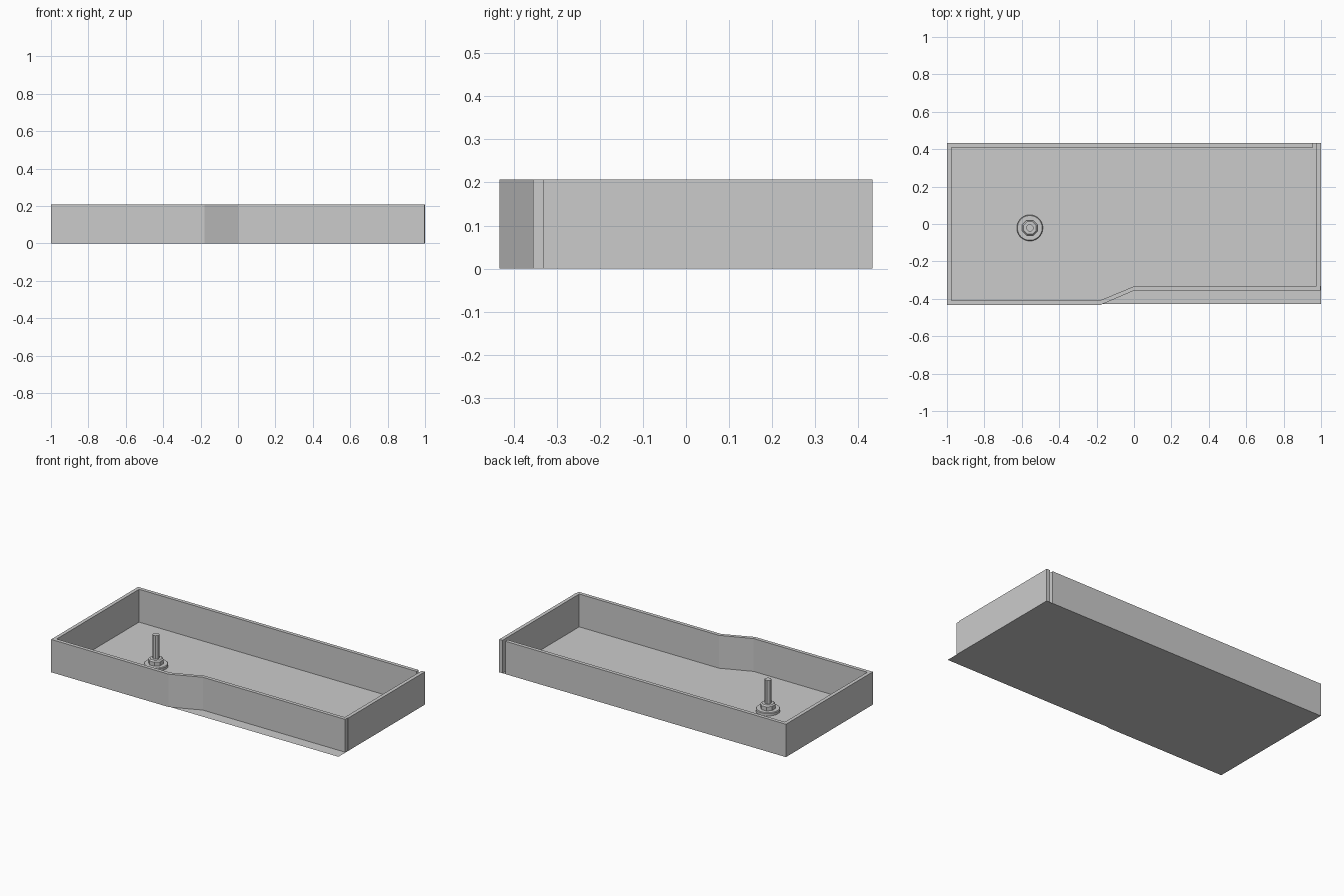
import bpy, bmesh
from math import cos, sin, pi

if "Cube" in bpy.data.objects:
    bpy.data.objects.remove(bpy.data.objects["Cube"])

H = 0.207   # wall height
D = 0.433   # half depth


def finish(name, bm):
    bmesh.ops.recalc_face_normals(bm, faces=bm.faces)
    me = bpy.data.meshes.new(name)
    bm.to_mesh(me)
    bm.free()
    ob = bpy.data.objects.new(name, me)
    bpy.context.collection.objects.link(ob)
    return ob


def prism(name, outline, z0, z1):
    bm = bmesh.new()
    face = bm.faces.new([bm.verts.new((x, y, z0)) for x, y in outline])
    ext = bmesh.ops.extrude_face_region(bm, geom=[face], use_keep_orig=True)
    verts = [g for g in ext["geom"] if isinstance(g, bmesh.types.BMVert)]
    bmesh.ops.translate(bm, verts=verts, vec=(0, 0, z1 - z0))
    return finish(name, bm)


def turned(name, profile, sides, cx, cy):
    """Closed stack of rings, profile = (radius, z) from bottom to top."""
    bm = bmesh.new()
    rings = [[bm.verts.new((cx + r * cos(2 * pi * (i + .5) / sides),
                            cy + r * sin(2 * pi * (i + .5) / sides), z))
              for i in range(sides)] for r, z in profile]
    for a, b in zip(rings, rings[1:]):
        for i in range(sides):
            j = (i + 1) % sides
            bm.faces.new((a[i], a[j], b[j], b[i]))
    bm.faces.new(rings[0][::-1])
    bm.faces.new(rings[-1])
    return finish(name, bm)


# Thin floor sheet
bm = bmesh.new()
bm.faces.new([bm.verts.new(p) for p in
              [(-1, -.428, 0), (1, -.428, 0), (1, D, 0), (-1, D, 0)]])
finish("floor", bm)

# Continuous wall: back, left side and jogged front
prism("main_wall", [
    (.957, D), (-1, D), (-1, -D), (-.18, -D), (.003, -.355), (.996, -.355),
    (.996, -.332), (.003, -.332), (-.185, -.41), (-.977, -.41),
    (-.977, .41), (.957, .41)], 0, H)

# Separate right wall, leaving a slot at the back corner
prism("right_wall", [(.977, -.332), (1, -.332), (1, D), (.977, D)], 0, H)

# Standpipe with flange and faceted nut
cx, cy = -.557, -.021
flange = turned("flange", [(.07, 0), (.07, .015), (.066, .019)], 40, cx, cy)
turned("nut", [(.044, .017), (.044, .044), (.036, .052)], 8, cx, cy)
turned("pipe", [(.02, .04), (.02, .2)], 8, cx, cy)

bpy.context.view_layer.objects.active = flange
flange.select_set(True)
bpy.ops.object.shade_smooth_by_angle()
